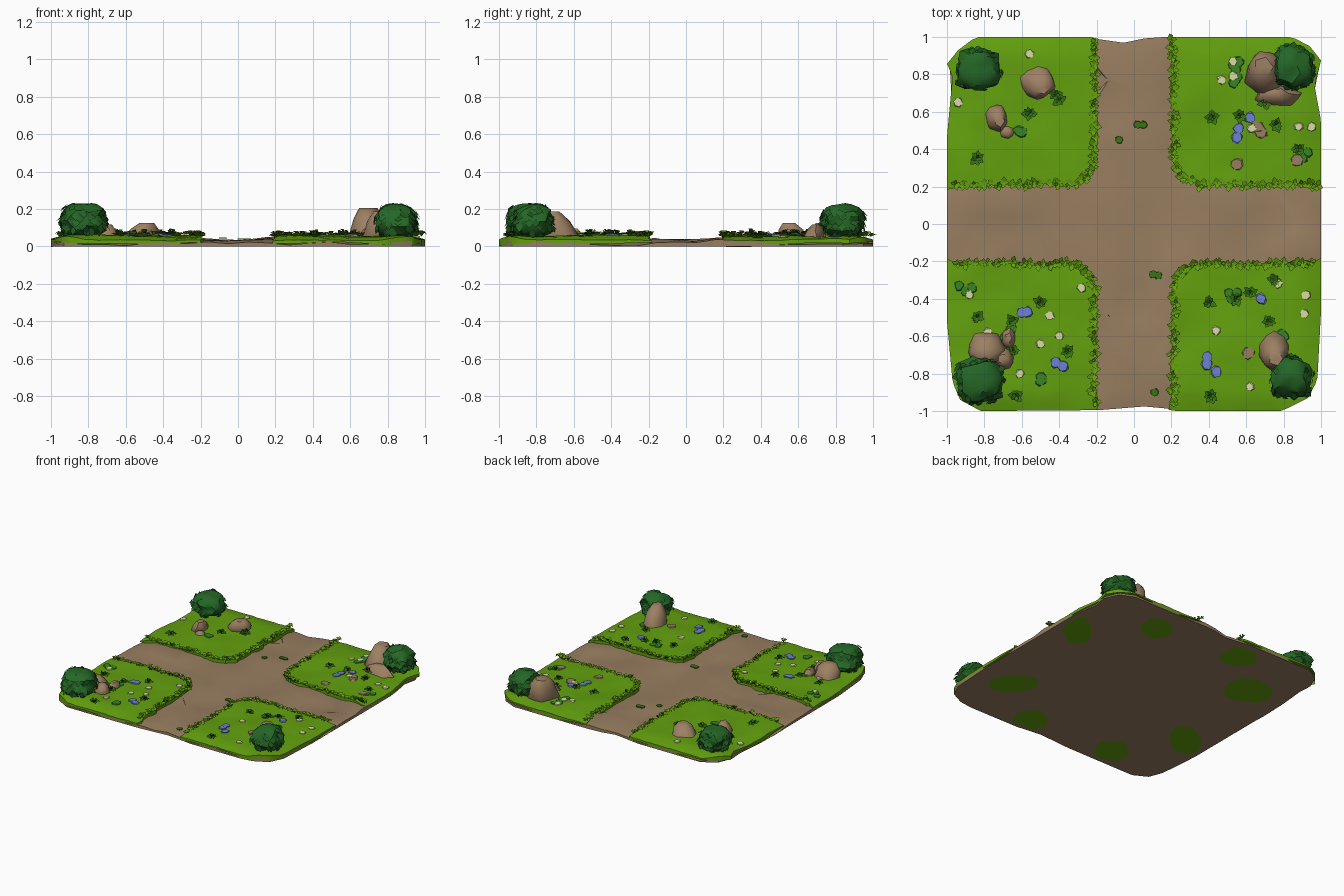
import bpy, bmesh, math, random
from mathutils import Vector, Matrix, noise

if "Cube" in bpy.data.objects:
    bpy.data.objects.remove(bpy.data.objects["Cube"])

random.seed(7)
R = random.uniform


def material(name, r, g, b):
    m = bpy.data.materials.new(name)
    lin = [((c / 255 + 0.055) / 1.055) ** 2.4 for c in (r, g, b)]
    m.diffuse_color = (*lin, 1)
    m.use_nodes = True
    m.node_tree.nodes["Principled BSDF"].inputs["Base Color"].default_value = m.diffuse_color
    return m


DIRT = material("dirt brown", 152, 126, 96)
ROCK = material("rock brown", 157, 128, 99)
GRASS = material("grass green", 99, 161, 14)
LEAF = material("leaf green", 56, 116, 20)
BUSH = material("bush green", 36, 103, 38)
BUSH_DARK = material("dark bush green", 30, 88, 30)
CLOVER = material("clover green", 58, 132, 34)
CREAM = material("cream petal", 218, 220, 165)
BLUE = material("blue petal", 108, 130, 212)


def finish(name, bm, mats, smooth=None):
    me = bpy.data.meshes.new(name)
    bm.to_mesh(me)
    bm.free()
    for m in mats:
        me.materials.append(m)
    ob = bpy.data.objects.new(name, me)
    bpy.context.collection.objects.link(ob)
    if smooth:
        bpy.ops.object.select_all(action='DESELECT')
        ob.select_set(True)
        bpy.context.view_layer.objects.active = ob
        bpy.ops.object.shade_smooth_by_angle(angle=math.radians(smooth))
    return ob


# Irregular square outline, one wavy profile per side
def lerp(pts, t):
    for (a, va), (b, vb) in zip(pts, pts[1:]):
        if t <= b:
            return va + (vb - va) * (t - a) / (b - a)
    return pts[-1][1]


RIGHT = [(-1, .93), (-.9, .98), (-.5, 1), (.58, 1), (.78, .965), (.92, 1), (1, .94)]
LEFT = [(-1, .93), (-.9, .97), (-.55, 1), (.5, 1), (.85, .97), (.92, 1), (1, .94)]
BACK = [(-1, .93), (-.9, 1), (-.25, 1), (-.08, .965), (.1, 1), (.9, 1), (1, .95)]
FRONT = [(-1, .94), (-.88, 1), (-.2, .995), (.13, .97), (.22, 1), (.85, 1), (1, .93)]


def warp(x, y):
    return (x * lerp(RIGHT if x > 0 else LEFT, y), y * lerp(BACK if y > 0 else FRONT, x))


def rolloff(x, y):
    return max(0, (max(abs(x), abs(y)) - .88) / .12) ** 1.5


def grass_z(x, y):
    return .056 + .012 * noise.noise((x * 4, y * 4, 3)) - .022 * rolloff(x, y)


# Worn tracks dip in the middle and bank up to the grass
def dirt_z(x, y):
    m = min(abs(x), abs(y))
    z = .031 + .02 * noise.noise((x * 3.5, y * 3.5, 9)) - .012 * rolloff(x, y)
    if m > .24:
        return min(z, .03) - .006
    return z + .012 * max(0, (m - .12) / .12)


# Dirt slab: jittered faceted top, straight sides, flat underside
bm = bmesh.new()
N = 17
grid = []
for j in range(N + 1):
    row = []
    for i in range(N + 1):
        x, y = -1 + 2 * i / N, -1 + 2 * j / N
        if 0 < i < N and 0 < j < N:
            x, y = x + R(-.04, .04), y + R(-.04, .04)
        x, y = warp(x, y)
        row.append(bm.verts.new((x, y, dirt_z(x, y) + R(-.006, .006))))
    grid.append(row)
for j in range(N):
    for i in range(N):
        a, b, c, d = grid[j][i], grid[j][i + 1], grid[j + 1][i + 1], grid[j + 1][i]
        tris = [(a, b, c), (a, c, d)] if random.random() < .5 else [(a, b, d), (b, c, d)]
        for t in tris:
            bm.faces.new(t)
rim = [e for e in bm.edges if e.is_boundary]
low = bmesh.ops.extrude_edge_only(bm, edges=rim)["geom"]
for v in (g for g in low if isinstance(g, bmesh.types.BMVert)):
    v.co.z = 0
bmesh.ops.contextual_create(bm, geom=[g for g in low if isinstance(g, bmesh.types.BMEdge)])
bmesh.ops.recalc_face_normals(bm, faces=bm.faces)
finish("dirt_ground", bm, [DIRT], 30)

# Grass patches with a rounded inner corner
START, RAD = .205, .15


def patch_point(X, Y):
    c = START + RAD
    if X < c and Y < c:
        p, q = c - X, c - Y
        k = max(p, q) / max(1e-6, math.hypot(p, q))
        X, Y = c - p * k, c - q * k
    return X, Y


def grass_patch(name, sx, sy):
    bm = bmesh.new()
    n, g = 20, []
    for j in range(n + 1):
        g.append([])
        for i in range(n + 1):
            X, Y = patch_point(START + (1 - START) * i / n, START + (1 - START) * j / n)
            if 0 in (i, j):
                X, Y = X + R(-.01, .012) * (i < n), Y + R(-.01, .012) * (j < n)
            x, y = warp(sx * X, sy * Y)
            g[-1].append(bm.verts.new((x, y, grass_z(x, y) + R(-.002, .002))))
    for j in range(n):
        for i in range(n):
            bm.faces.new((g[j][i], g[j][i + 1], g[j + 1][i + 1], g[j + 1][i]))
    if sx * sy < 0:
        bmesh.ops.reverse_faces(bm, faces=bm.faces)
    rim = [e for e in bm.edges if e.is_boundary]
    low = bmesh.ops.extrude_edge_only(bm, edges=rim)["geom"]
    for v in (q for q in low if isinstance(q, bmesh.types.BMVert)):
        v.co.z = .017 + .02 * noise.noise((v.co.x * 3, v.co.y * 3, 5))
    bmesh.ops.recalc_face_normals(bm, faces=bm.faces)
    if sum(f.normal.z for f in bm.faces) < 0:
        bmesh.ops.reverse_faces(bm, faces=bm.faces)
    finish(name, bm, [GRASS], 40)


# Leaf blades fanned around a point
def tuft(bm, x, y, z, size, count, lift, width=.3):
    for k in range(count):
        a = 2 * math.pi * k / count + R(-.4, .4)
        d, s = Vector((math.cos(a), math.sin(a), 0)), Vector((-math.sin(a), math.cos(a), 0))
        base, L = Vector((x, y, z)), size * R(.7, 1.15)
        mid = base + d * L * .5 + Vector((0, 0, lift * R(.7, 1.1)))
        tip = base + d * L + Vector((0, 0, lift * R(.3, .9)))
        bm.faces.new([bm.verts.new(p) for p in (base, mid - s * L * width, tip, mid + s * L * width)])


for fb, sy in (("front", -1), ("back", 1)):
    for lr, sx in (("left", -1), ("right", 1)):
        grass_patch(f"grass_{fb}_{lr}", sx, sy)
        bm = bmesh.new()
        t = START
        while t < .97:
            for X, Y in ((START, t), (t, START)):
                X, Y = patch_point(X, Y)
                x, y = sx * (X + R(-.004, .018)), sy * (Y + R(-.004, .018))
                tuft(bm, x, y, .052, .032, 4, R(.012, .032), .42)
            t += R(.024, .04)
        finish(f"grass_fringe_{fb}_{lr}", bm, [GRASS])

# Loose leafy tufts
bm = bmesh.new()
for x, y in [(-.4, .66), (-.56, .59), (-.84, .35), (-.42, .69), (.42, .57), (.7, .65), (.76, .53),
             (.88, .4), (.57, .58), (-.84, -.5), (-.65, -.52), (-.5, -.42), (-.35, -.68), (-.63, -.92),
             (-.65, -.68), (.55, -.4), (.62, -.37), (.4, -.42), (.72, -.52), (.41, -.92), (.75, -.3)]:
    tuft(bm, x, y, grass_z(x, y) - .002, .042, 8, .022, .38)
    tuft(bm, x, y, grass_z(x, y), .026, 5, .034, .42)
finish("leafy_tufts", bm, [LEAF])


# Thin flat plates: petals, clover and bare spots
def plates(name, mat, spots, r, sides=6, clump=1, dz=.005):
    bm = bmesh.new()
    for x0, y0 in spots:
        for k in range(clump):
            x, y = x0 + (k > 0) * R(-r, r) * 1.2, y0 + (k > 0) * R(-r, r) * 1.2
            on_road = min(abs(x), abs(y)) < START
            z = (dirt_z(x, y) + .006) if on_road else grass_z(x, y) + dz
            res = bmesh.ops.create_cone(bm, cap_ends=True, segments=sides, radius1=r, radius2=r * .9, depth=.006,
                                        matrix=Matrix.Translation((x, y, z)) @ Matrix.Rotation(R(0, 3), 4, 'Z'))
            for v in res["verts"]:
                v.co.x += R(-.15, .15) * r
                v.co.y += R(-.15, .15) * r
    finish(name, bm, [mat])


plates("cream_flowers", CREAM, [
    (-.56, .91), (-.94, .65), (.53, .87), (.47, .77), (.53, .79), (.63, .51), (.95, .52), (.88, .52),
    (-.88, -.38), (-.28, -.34), (-.45, -.49), (-.4, -.6), (-.5, -.64), (-.61, -.8), (-.78, -.58),
    (.92, -.38), (.91, -.48), (.44, -.57), (.62, -.87), (.77, -.32)], .025)
plates("blue_flowers", BLUE, [(.55, .46), (.56, .51), (.62, .57), (-.6, -.475), (-.57, -.47), (-.42, -.74),
                              (-.38, -.76), (.68, -.4), (.39, -.71), (.39, -.75), (.44, -.79)], .03, 7, 1, .009)
plates("clover", CLOVER, [(-.62, .5), (-.9, -.36), (-.5, -.84), (.54, .77), (.9, .35), (.52, -.4), (.8, -.6),
                          (-.66, -.57), (.53, .85)], .028, 8, 3, .003)
plates("track_weeds", LEAF, [(-.08, .45), (.02, .53), (.05, .53), (.1, -.27), (.13, -.275), (.11, -.9)], .022, 7)
plates("bare_spots", DIRT, [(.55, .32), (.87, .34), (.68, .49), (.66, .52), (.61, -.69)], .034, 7, 1, .003)

# Green blobs showing on the underside (x, y, radius across, radius along the diagonal)
bm = bmesh.new()
for x, y, ra, rb in [(.84, .37, .11, .22), (.41, .75, .12, .15), (.7, -.54, .21, .12), (.26, -.85, .13, .15),
                     (-.48, -.82, .13, .15), (-.79, -.36, .12, .22), (-.31, .81, .14, .14), (-.67, .49, .17, .18)]:
    vs = []
    for k in range(14):
        a = 2 * math.pi * k / 14
        p, q = ra * math.cos(a) * R(.85, 1.1) * .707, rb * math.sin(a) * R(.85, 1.1) * .707
        vs.append(bm.verts.new((min(.96, max(-.96, x - p + q)), min(.96, max(-.96, y + p + q)), -.0008)))
    f = bm.faces.new(vs)
    f.normal_update()
    if f.normal.z > 0:
        f.normal_flip()
finish("underside_grass", bm, [GRASS])


# Rocks: tapered, softly faceted boulders (x, y, rx, ry, top, lean x, lean y)
def rock(i, x, y, rx, ry, top, lx=0, ly=0):
    bm = bmesh.new()
    bmesh.ops.create_icosphere(bm, subdivisions=2, radius=1)
    for v in bm.verts:
        d = v.co.copy()
        f = 1 + .25 * noise.noise(d * 1.4 + Vector((i * 5, 0, 0)))
        h = min(max(d.z, -.2) * 1.15, .95)
        f *= 1 - .15 * max(h, 0)
        v.co = (x + d.x * rx * f + lx * h, y + d.y * ry * f + ly * h, .045 + (top - .045) * h)
    finish(f"rock_{i}", bm, [ROCK], 42)


for i, spec in enumerate([(.71, .80, .11, .13, .215, -.02, .04), (.77, .68, .12, .06, .12, 0, .02),
                          (-.52, .76, .095, .09, .13, .03, -.03), (-.74, .57, .06, .075, .13, .02, -.02),
                          (-.68, .49, .04, .04, .08), (-.79, -.66, .105, .09, .15, 0, -.03),
                          (-.67, -.61, .04, .06, .10), (-.7, -.72, .06, .06, .12),
                          (.75, -.67, .085, .10, .195, .01, -.05)]):
    rock(i + 1, *spec)


# Bushes: lumpy faceted crowns with ragged leaves round the sides
def bush(name, x, y, r, top, seed):
    bm = bmesh.new()
    bmesh.ops.create_icosphere(bm, subdivisions=3, radius=1)
    zc, rz = .04 + (top - .04) * .5, (top - .04) * .5
    off = Vector((seed * 7, 1, 2))
    for v in bm.verts:
        d = v.co.copy()
        f = .98 + .28 * noise.noise(d * 1.7 + off) + .1 * noise.noise(d * 5 + off)
        fat = 1 / max(abs(d.x), abs(d.y), abs(d.z)) ** .35
        v.co = (x + d.x * r * f * fat, y + d.y * r * f * fat, zc + d.z * rz * min(f * fat, 1.05))
    bm.normal_update()
    for f in list(bm.faces):
        f.material_index = int(f.normal.z < .05)
        if f.normal.z < .45 and random.random() < .25:
            c, n = f.calc_center_median(), f.normal
            s = n.cross(Vector((0, 0, 1))).normalized()
            up = s.cross(n)
            pts = (c + up * .025, c + s * .022 + n * .008, c - up * .02 + n * .02, c - s * .022 + n * .008)
            lf = bm.faces.new([bm.verts.new(p) for p in pts])
            lf.material_index = int(random.random() < .5)
            lf.normal_update()
            if lf.normal.dot(n) < 0:
                lf.normal_flip()
    finish(name, bm, [BUSH, BUSH_DARK], 30)


bush("bush_back_left", -.835, .83, .112, .22, 1)
bush("bush_back_right", .85, .835, .108, .232, 2)
bush("bush_front_left", -.83, -.835, .12, .238, 3)
bush("bush_front_right", .84, -.82, .106, .225, 4)
